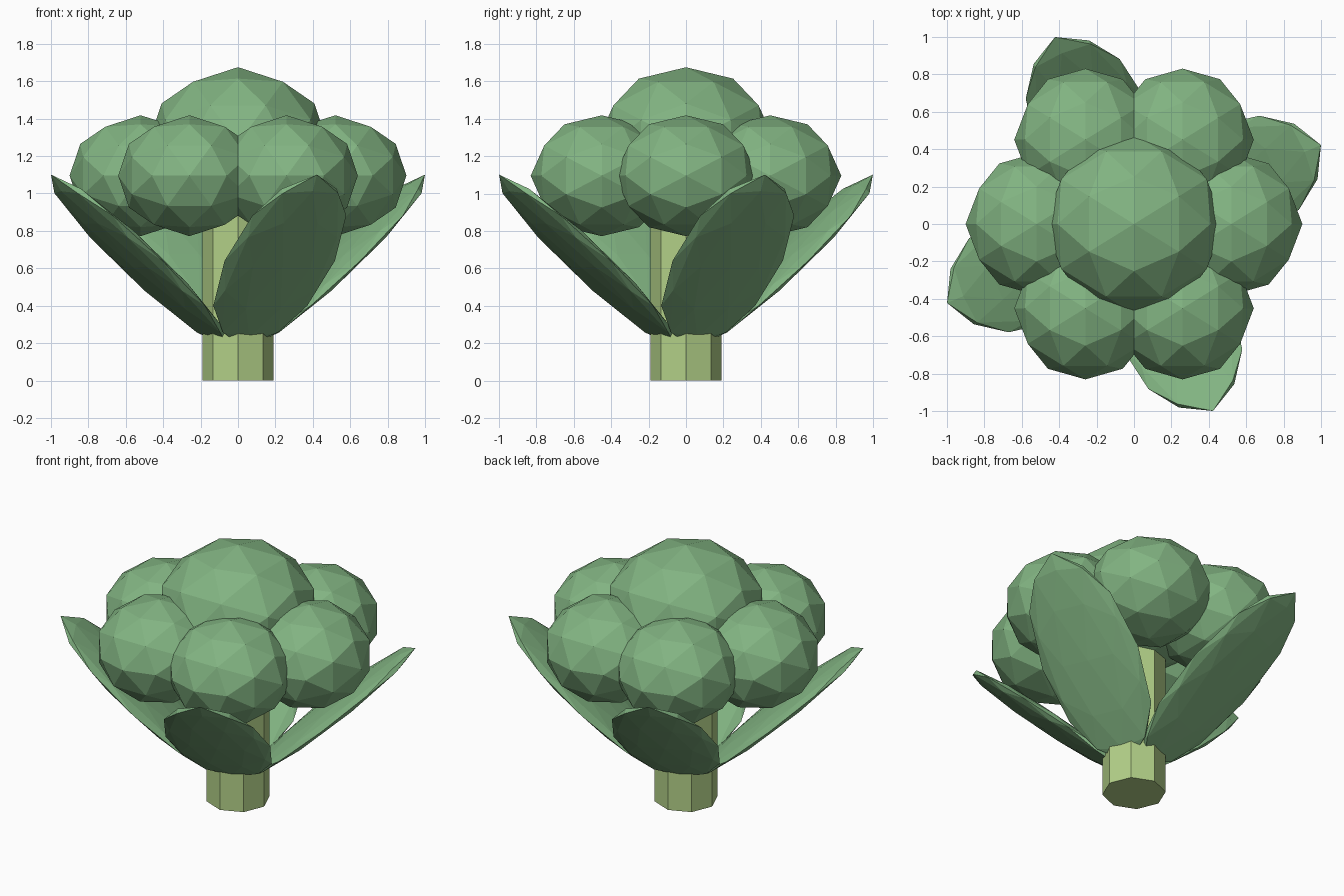
import bpy, bmesh
from math import sin, cos, pi, radians
from mathutils import Matrix, Vector

cube = bpy.data.objects.get("Cube")
if cube:
    bpy.data.objects.remove(cube, do_unlink=True)


def make_material(name, rgb):
    mat = bpy.data.materials.new(name)
    mat.use_nodes = True
    color = (*rgb, 1.0)
    mat.diffuse_color = color
    mat.node_tree.nodes["Principled BSDF"].inputs["Base Color"].default_value = color
    return mat


green = make_material("floret green", (0.223, 0.456, 0.223))
pale = make_material("stem pale green", (0.445, 0.63, 0.246))


def add_object(name, bm, mat, matrix):
    bmesh.ops.transform(bm, matrix=matrix, verts=bm.verts)
    bmesh.ops.recalc_face_normals(bm, faces=bm.faces)
    mesh = bpy.data.meshes.new(name)
    bm.to_mesh(mesh)
    bm.free()
    mesh.materials.append(mat)
    obj = bpy.data.objects.new(name, mesh)
    bpy.context.collection.objects.link(obj)
    return obj


def faceted_ball():
    """Unit icosahedron with edges centred on the axes, split once."""
    bm = bmesh.new()
    t = (1 + 5 ** 0.5) / 2
    for a in (-1, 1):
        for b in (-t, t):
            for co in ((a, b, 0), (0, a, b), (b, 0, a)):
                bm.verts.new(co)
    bmesh.ops.convex_hull(bm, input=bm.verts)
    bmesh.ops.subdivide_edges(bm, edges=bm.edges[:], cuts=1, use_grid_fill=True)
    for v in bm.verts:
        v.co.normalize()
    bmesh.ops.triangulate(bm, faces=bm.faces[:])
    return bm


def ellipsoid(name, center, radii, rotation=Matrix()):
    matrix = Matrix.Translation(center) @ rotation @ Matrix.Diagonal((*radii, 1))
    return add_object(name, faceted_ball(), green, matrix)


# Octagonal stem with corners on the axes
STEM_TOP = 0.95
bm = bmesh.new()
bmesh.ops.create_cone(bm, cap_ends=True, segments=8, radius1=0.19, radius2=0.19, depth=STEM_TOP)
add_object("stem", bm, pale, Matrix.Translation((0, 0, STEM_TOP / 2)))

# Crown: a large central floret and a ring of six
ellipsoid("center_floret", (0, 0, 1.267), (0.48, 0.48, 0.408))
for i in range(6):
    a = i * pi / 3
    ellipsoid(f"floret_{i + 1}", (0.52 * cos(a), 0.52 * sin(a), 1.095), (0.38, 0.38, 0.323))

# Four thin leaves leaning outward from the stem
lean = Matrix.Rotation(radians(48), 4, "X")
for i in range(4):
    turn = Matrix.Rotation(radians(22.9) + i * pi / 2, 4, "Z")
    center = turn @ Vector((0, -0.574, 0.641))
    ellipsoid(f"leaf_{i + 1}", center, (0.32, 0.05, 0.687), turn @ lean)
